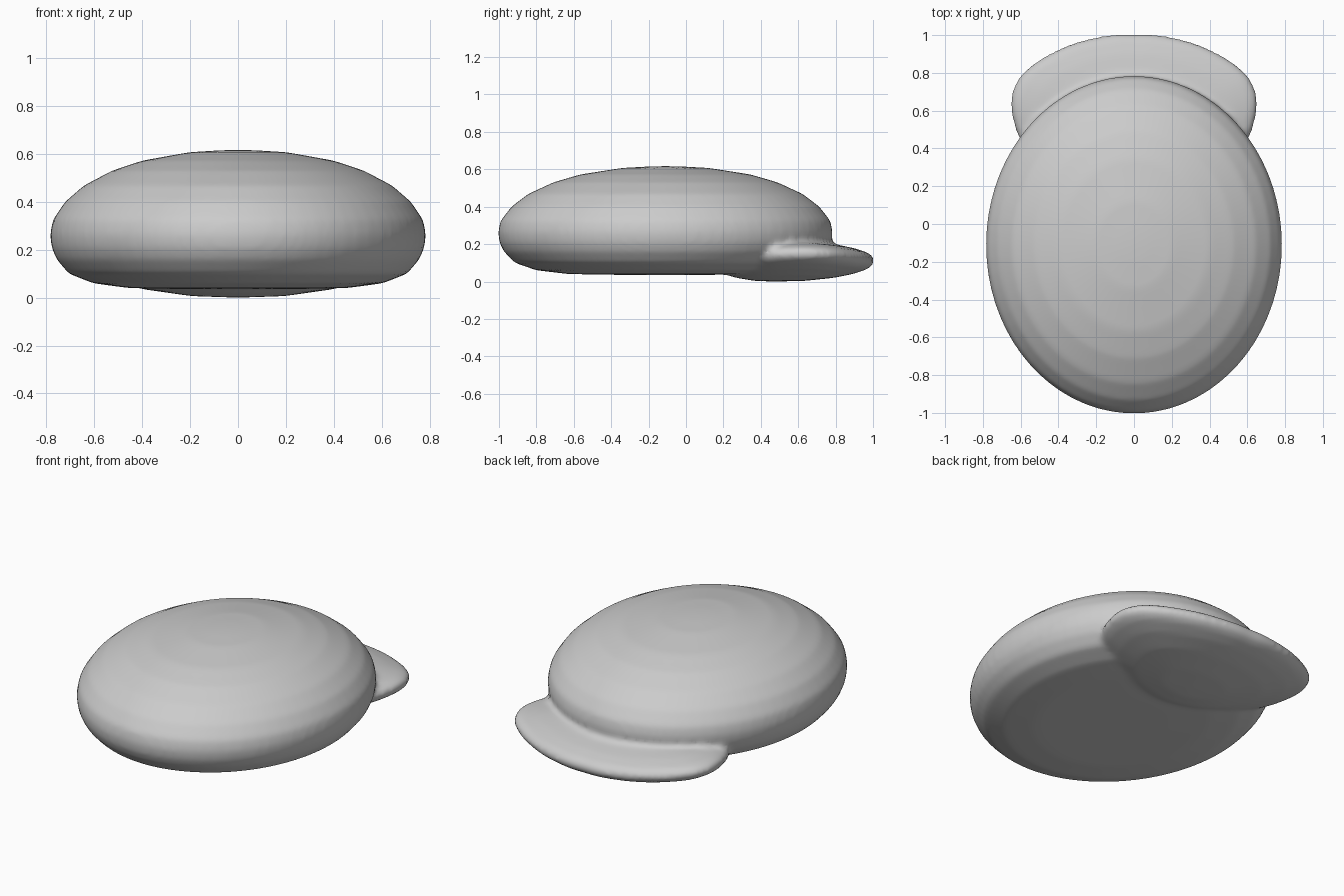
import bpy, bmesh
from math import sin, cos, pi

if "Cube" in bpy.data.objects:
    bpy.data.objects.remove(bpy.data.objects["Cube"])


def loft(bm, rings, bottom, top):
    """Skin closed rings from bottom pole to top pole."""
    b, t = bm.verts.new(bottom), bm.verts.new(top)
    loops = [[bm.verts.new(p) for p in r] for r in rings]
    n = len(loops[0])
    for i in range(n):
        j = (i + 1) % n
        bm.faces.new((b, loops[0][j], loops[0][i]))
        bm.faces.new((t, loops[-1][i], loops[-1][j]))
        for lo, hi in zip(loops, loops[1:]):
            bm.faces.new((lo[i], lo[j], hi[j], hi[i]))


def spline(pts, steps=5):
    """Closed Catmull-Rom through 2D points."""
    out, n = [], len(pts)
    for i in range(n):
        p = [pts[(i + k - 1) % n] for k in range(4)]
        for s in range(steps):
            t = s / steps
            out.append(tuple(0.5 * (2 * p[1][a] + (p[2][a] - p[0][a]) * t
                       + (2 * p[0][a] - 5 * p[1][a] + 4 * p[2][a] - p[3][a]) * t * t
                       + (3 * p[1][a] - p[0][a] - 3 * p[2][a] + p[3][a]) * t ** 3)
                       for a in (0, 1)))
    return out


bm = bmesh.new()

# Crown: oval dome with a nearly flat underside (relative radius, height)
profile = [(.3, .036), (.58, .04), (.77, .06), (.9, .1), (.965, .16), (.992, .21),
           (1, .265), (.985, .325), (.92, .4), (.82, .468), (.67, .53),
           (.51, .572), (.26, .607), (.1, .615)]
N = 72
loft(bm, [[(.785 * r * cos(2 * pi * i / N), -.11 + .895 * r * sin(2 * pi * i / N), z)
           for i in range(N)] for r, z in profile], (0, -.11, .035), (0, -.11, .617))

# Brim: shallow saucer peeking out at the back
right = [(.3, .19), (.5, .31), (.595, .43), (.635, .52), (.655, .63), (.64, .72),
         (.59, .8), (.47, .89), (.3, .965), (.12, 1.003)]
outline = spline([(0, .13)] + right + [(0, 1.006)] + [(-x, y) for x, y in reversed(right)])
section = [(.3, .003), (.6, .02), (.8, .042), (.93, .066), (.985, .088), (1, .112),
           (.985, .133), (.94, .153), (.8, .178), (.6, .2), (.3, .215)]
loft(bm, [[(x * s, .47 + (y - .47) * s, z + .04 * (abs(x) * s / .65) ** 2)
           for x, y in outline] for s, z in section], (0, .47, 0), (0, .47, .22))

bmesh.ops.recalc_face_normals(bm, faces=bm.faces)
mesh = bpy.data.meshes.new("brimmed_dome")
bm.to_mesh(mesh)
bm.free()
obj = bpy.data.objects.new("brimmed_dome", mesh)
bpy.context.collection.objects.link(obj)

# Fuse crown and brim into one skin with a soft crease
remesh = obj.modifiers.new("fuse", 'REMESH')
remesh.mode = 'VOXEL'
remesh.voxel_size = 0.016
remesh.use_smooth_shade = True
smooth = obj.modifiers.new("soften", 'SMOOTH')
smooth.factor = 0.5
smooth.iterations = 8
